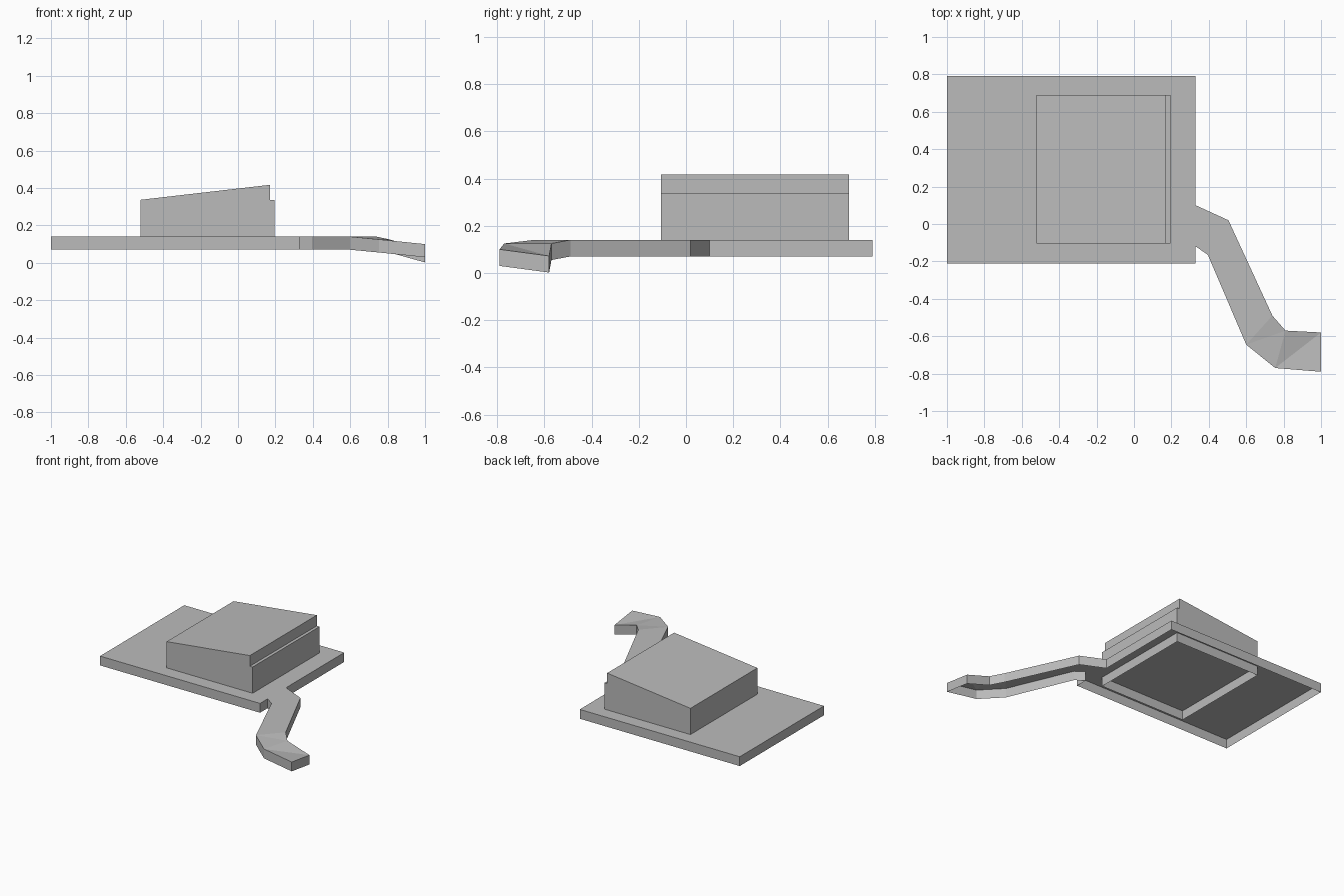
import bpy, bmesh

if "Cube" in bpy.data.objects:
    bpy.data.objects.remove(bpy.data.objects["Cube"])

THICK = 0.07
DECK_Z = 0.14

grey = bpy.data.materials.new("plain_grey")
grey.diffuse_color = (0.5, 0.5, 0.5, 1)
grey.use_nodes = True
grey.node_tree.nodes["Principled BSDF"].inputs["Base Color"].default_value = grey.diffuse_color


def finish(name, bm):
    """Make normals face outward and add the mesh to the scene."""
    bmesh.ops.recalc_face_normals(bm, faces=bm.faces[:])
    bm.normal_update()
    top = max(bm.faces, key=lambda f: abs(f.normal.z) * f.calc_area())
    if top.normal.z < 0:
        bmesh.ops.reverse_faces(bm, faces=bm.faces[:])
    mesh = bpy.data.meshes.new(name)
    bm.to_mesh(mesh)
    bm.free()
    mesh.materials.append(grey)
    obj = bpy.data.objects.new(name, mesh)
    bpy.context.collection.objects.link(obj)
    return obj


# Slab and winding path: one top surface with a skirt, open underneath
bm = bmesh.new()
left = [(0.33, 0.10, DECK_Z), (0.505, 0.02, DECK_Z), (0.74, -0.49, DECK_Z),
        (0.81, -0.57, 0.125), (1.0, -0.58, 0.072)]
right = [(0.33, -0.12, DECK_Z), (0.395, -0.165, DECK_Z), (0.60, -0.645, DECK_Z),
         (0.755, -0.77, 0.125), (1.0, -0.79, 0.10)]
lv = [bm.verts.new(p) for p in left]
rv = [bm.verts.new(p) for p in right]
corners = [bm.verts.new((x, y, DECK_Z)) for x, y in
           [(0.33, 0.79), (-1, 0.79), (-1, -0.21), (0.33, -0.21)]]
bm.faces.new(corners + [rv[0], lv[0]])
for i in range(4):
    if i < 2:  # flat stretch
        bm.faces.new((lv[i], rv[i], rv[i + 1], lv[i + 1]))
    elif i == 2:  # start of the slope
        bm.faces.new((lv[i], rv[i], lv[i + 1]))
        bm.faces.new((rv[i], rv[i + 1], lv[i + 1]))
    else:  # sloping end
        bm.faces.new((lv[i], rv[i], lv[i + 1]))
        bm.faces.new((rv[i], rv[i + 1], lv[i + 1]))
rim = [e for e in bm.edges if e.is_boundary]
skirt = bmesh.ops.extrude_edge_only(bm, edges=rim)["geom"]
bmesh.ops.translate(bm, vec=(0, 0, -THICK),
                    verts=[g for g in skirt if isinstance(g, bmesh.types.BMVert)])
finish("slab_and_path", bm)

# Building with a sloping roof and a narrow ledge, open underneath
profile = [(-0.52, DECK_Z - THICK), (-0.52, 0.337), (0.172, 0.417),
           (0.172, 0.337), (0.195, 0.337), (0.195, DECK_Z - THICK)]
bm = bmesh.new()
front = [bm.verts.new((x, -0.105, z)) for x, z in profile]
back = [bm.verts.new((x, 0.69, z)) for x, z in profile]
bm.faces.new(front)
bm.faces.new(back[::-1])
for i in range(len(profile) - 1):
    bm.faces.new((front[i + 1], front[i], back[i], back[i + 1]))
finish("building", bm)
